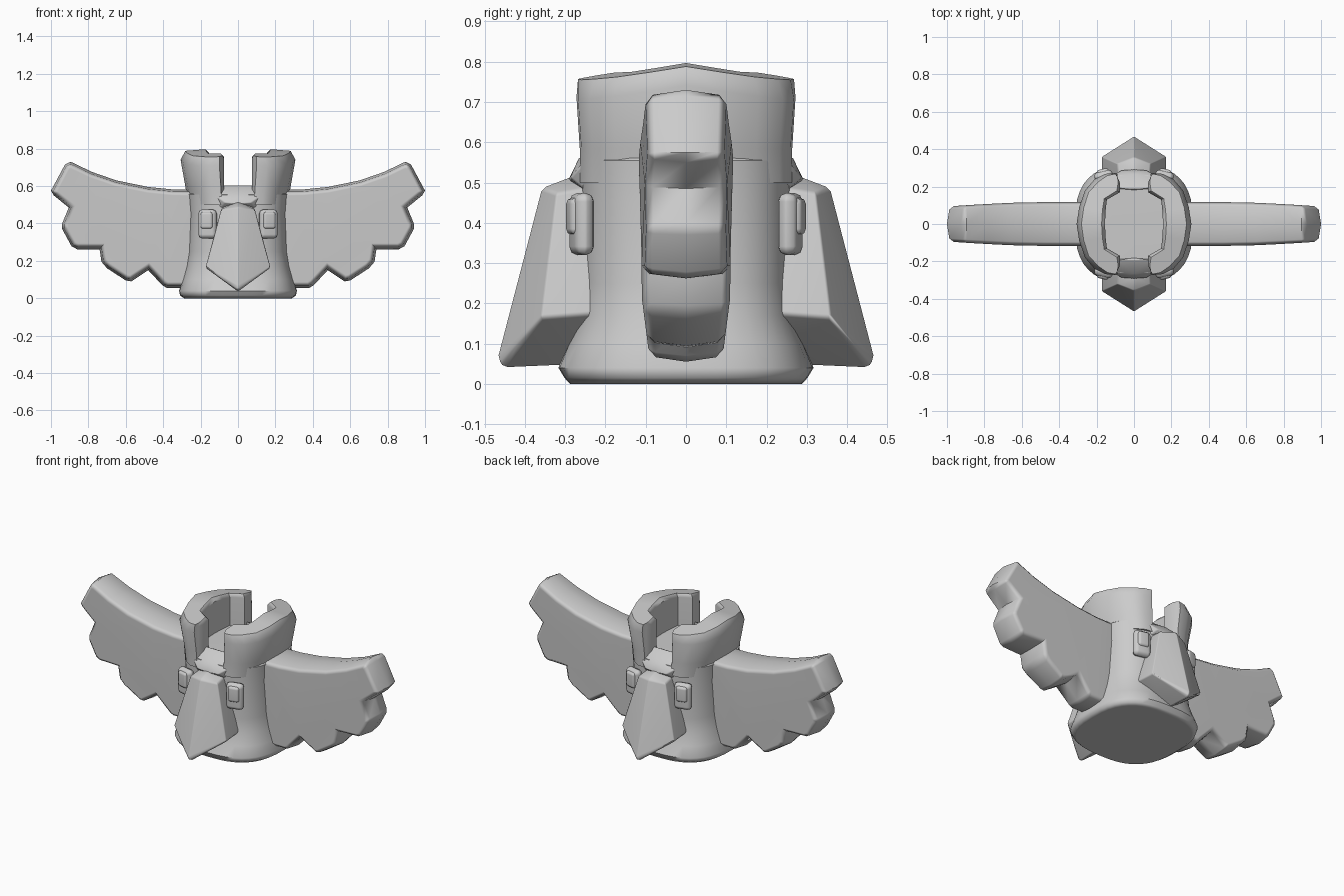
import bpy, bmesh, math
from mathutils import Vector, Matrix

cube = bpy.data.objects.get("Cube")
if cube:
    bpy.data.objects.remove(cube, do_unlink=True)

stone = bpy.data.materials.new("grey_stone")
stone.use_nodes = True
GREY = (0.6, 0.6, 0.6, 1)
stone.diffuse_color = GREY
stone.node_tree.nodes["Principled BSDF"].inputs["Base Color"].default_value = GREY


def finish(name, bm, bevel=0, segments=2, angle=50):
    bmesh.ops.recalc_face_normals(bm, faces=bm.faces)
    mesh = bpy.data.meshes.new(name)
    bm.to_mesh(mesh)
    bm.free()
    mesh.materials.append(stone)
    obj = bpy.data.objects.new(name, mesh)
    bpy.context.collection.objects.link(obj)
    bpy.ops.object.select_all(action="DESELECT")
    obj.select_set(True)
    bpy.context.view_layer.objects.active = obj
    bpy.ops.object.shade_smooth_by_angle(angle=math.radians(angle))
    if bevel:
        mod = obj.modifiers.new("soft_edges", "BEVEL")
        mod.width, mod.segments = bevel, segments
        mod.limit_method, mod.angle_limit = "ANGLE", math.radians(25)
    shade = obj.modifiers.new("even_shading", "WEIGHTED_NORMAL")
    shade.keep_sharp = not bevel


def loft(rings):
    """Closed skin through rings of equal point count."""
    bm = bmesh.new()
    rows = [[bm.verts.new(p) for p in ring] for ring in rings]
    n = len(rows[0])
    for a, b in zip(rows, rows[1:]):
        for i in range(n):
            j = (i + 1) % n
            bm.faces.new((a[i], a[j], b[j], b[i]))
    bm.faces.new(rows[0])
    bm.faces.new(rows[-1])
    return bm


def hull(points):
    bm = bmesh.new()
    for p in points:
        bm.verts.new(p)
    bmesh.ops.convex_hull(bm, input=bm.verts)
    loose = [v for v in bm.verts if not v.link_faces]
    bmesh.ops.delete(bm, geom=loose, context="VERTS")
    bmesh.ops.dissolve_limit(bm, angle_limit=0.02, verts=bm.verts, edges=bm.edges)
    return bm


def oval(t, rx, ry, power=0.74):
    c, s = math.cos(t), math.sin(t)
    return (math.copysign(abs(c) ** power, c) * rx,
            math.copysign(abs(s) ** power, s) * ry)


# Body: flared base, slim waist and a sunken top with a sloping lip
levels = [(0, .288, .288), (.015, .31, .302), (.04, .315, .317), (.1, .298, .292),
          (.17, .28, .268), (.25, .268, .261), (.45, .262, .261), (.555, .272, .264),
          (.588, .24, .2)]
COUNT = 40
finish("body", loft([[(*oval(2 * math.pi * i / COUNT, rx, ry), z) for i in range(COUNT)]
                     for z, rx, ry in levels]))

# Two curved crown walls: outer and inner plan points, front end to middle
half = [((.1, .272), (.088, .25)), ((.155, .268), (.075, .22)), ((.21, .24), (.075, .17)),
        ((.262, .18), (.145, .13)), ((.293, .09), (.152, .07)), ((.307, 0), (.155, 0))]
stations = half + [((a, -b), (c, -d)) for (a, b), (c, d) in reversed(half[:-1])]


def crown_section(side, outer, inner):
    o, i = Vector(outer), Vector(inner)

    def top(p):
        return .797 - .17 * abs(p.y) - .08 * (p.x - .17)

    crest, lip = o.lerp(i, .17), o.lerp(i, .88)
    wall = [(Vector((o.x * sx, o.y * .97)), z) for sx, z in ((.86, .5), (.91, .585))]
    wall += [(o, top(o) - .045), (crest, top(crest)), (lip, top(lip)),
             (i, top(i) - .02), (i, .5)]
    return [(side * p.x, p.y, z) for p, z in wall]


for side, label in ((1, "left"), (-1, "right")):
    finish(label + "_crown", loft([crown_section(side, *s) for s in stations]), angle=42)

# Wings: scalloped outline with sloped rims, thinner at the tip and lower edge
outline = [(.2, .055), (.38, .055), (.405, .07), (.48, .15), (.57, .09), (.60, .095),
           (.70, .16), (.73, .195), (.74, .262), (.86, .262), (.89, .278), (.94, .37),
           (.94, .40), (.905, .485), (.985, .55), (1, .575), (.925, .715), (.895, .73),
           (.78, .675), (.65, .63), (.48, .595), (.35, .582), (.2, .58)]


def inset(points, d):
    result = []
    for i, p in enumerate(points):
        p, q, r = Vector(p), Vector(points[i - 1]), Vector(points[(i + 1) % len(points)])
        a, b = (p - q).normalized(), (r - p).normalized()
        na, nb = Vector((-a.y, a.x)), Vector((-b.y, b.x))
        result.append(p + (na + nb) * d / (1 + na.dot(nb)))
    return result


def taper(p):
    tip = .2 * max(0, (p.x - .55) / .45) ** 1.3
    low = .22 * max(0, (.27 - p.y) / .2)
    return 1 - max(tip, low)


for side, label in ((1, "left"), (-1, "right")):
    rings = []
    for y, d in ((-.117, .032), (-.096, .011), (0, 0), (.096, .011), (.117, .032)):
        rings.append([(side * p.x, y * taper(p), p.y) for p in inset(outline, d)])
    finish(label + "_wing", loft(rings))

# Matching faces on the front and back
for sign, label in ((-1, "front"), (1, "back")):
    def both(points):
        return [(s * x, sign * y, z) for x, y, z in points for s in (1, -1)]

    finish(label + "_beak", hull(both([
        (0, .358, .488), (0, .47, .058), (0, .455, .036), (0, .25, .045),
        (.09, .322, .475), (.174, .36, .163), (.08, .2, .495), (.17, .2, .175),
        (0, .29, .514)])), .008, 1, 25)

    finish(label + "_brow", hull(both([
        (.09, .19, .605), (0, .18, .588), (.13, .25, .555), (0, .266, .56),
        (.07, .288, .512), (0, .293, .505), (.13, .2, .44)])), .006, 1, 25)

    # Eyes: a rounded lid block with a smaller raised pupil
    for side, hand in ((1, "left"), (-1, "right")):
        for part, size, place in (("eye", (.1, .05, .155), (.163, .259, .397)),
                                  ("pupil", (.068, .042, .092), (.166, .273, .416))):
            bm = bmesh.new()
            bmesh.ops.create_cube(bm, size=1)
            turn = Matrix.Rotation(-side * sign * math.radians(13), 4, "Z")
            spot = Matrix.Translation((side * place[0], sign * place[1], place[2]))
            bm.transform(spot @ turn @ Matrix.Diagonal((*size, 1)))
            finish(f"{label}_{hand}_{part}", bm, .022 if part == "eye" else .015, 2, 60)
